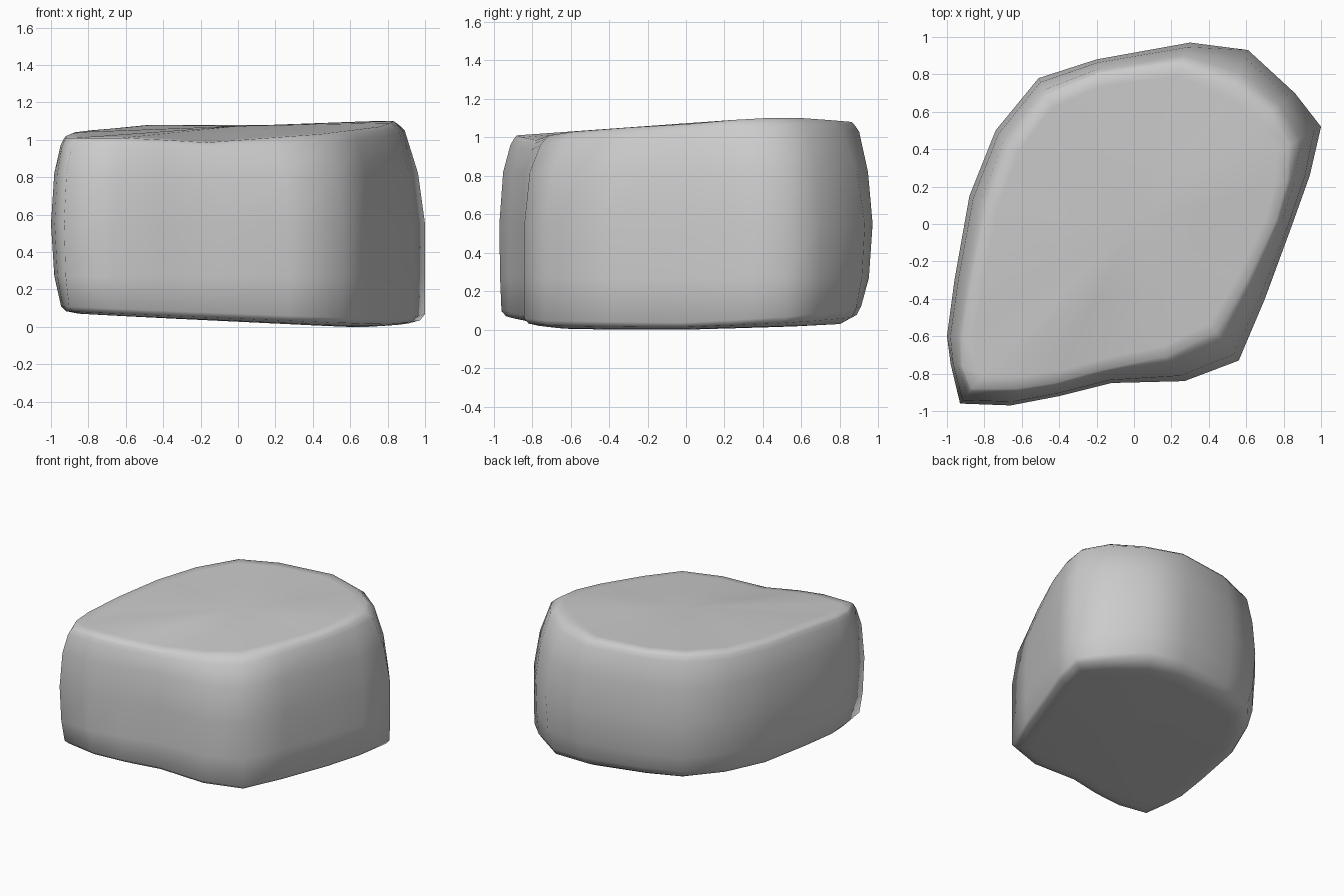
import bpy, bmesh
from mathutils import Vector

if "Cube" in bpy.data.objects:
    bpy.data.objects.remove(bpy.data.objects["Cube"])

# Stone outline: widest x, y, then the matching rim of the top face x, y, z
COLUMNS = [
    (-.93, -.96, -.87, -.88, 1.01), (-.66, -.97, -.62, -.88, 1.01),
    (-.40, -.92, -.42, -.85, 1.00), (-.12, -.85, -.17, -.78, .985),
    (.27, -.84, .17, -.71, 1.01), (.56, -.73, .44, -.58, 1.03),
    (.70, -.40, .60, -.31, 1.05), (.84, -.02, .76, .02, 1.07),
    (.94, .26, .82, .24, 1.09), (1.0, .52, .83, .42, 1.10),
    (.86, .70, .73, .60, 1.10), (.61, .93, .54, .74, 1.09),
    (.30, .97, .25, .86, 1.08), (-.20, .88, -.19, .80, 1.08),
    (-.51, .78, -.47, .68, 1.08), (-.74, .50, -.67, .42, 1.06),
    (-.88, .15, -.79, .10, 1.05), (-.96, -.30, -.87, -.30, 1.04),
    (-1.0, -.60, -.92, -.60, 1.02), (-.98, -.75, -.92, -.76, 1.01),
]
MID = 1.073  # height of the top face at its centre


def column(ox, oy, tx, ty, tz):
    """One vertical strip of the stone, bottom to top."""
    low = .97 + .03 * max(-1, min(1, 2 * (ox - oy)))
    base = max(0, .027 - .04 * ox) + .025 * max(0, oy)
    rim = .06 - .04 * ox + .07 * max(0, oy)

    def side(t, z):
        return Vector((ox + (tx - ox) * t, oy + (ty - oy) * t, z))

    def lower(f, z):
        return Vector((ox * f, oy * f, z))

    def inner(f):
        return Vector((tx * f, ty * f, MID + (tz - MID) * f))

    return [
        lower(low - .17, base),
        lower(low - .09, base + .004),
        lower(low - .025, (base + rim) / 2),
        lower(low, rim + .01),
        lower((low + 2) / 3, .27),
        side(0, .55),
        side(.22, .82),
        side(.64, tz - .05),
        side(.84, tz - .018),
        side(1, tz),
        inner(.92),
        inner(.5),
    ]


bm = bmesh.new()
grid = [[bm.verts.new(p) for p in column(*c)] for c in COLUMNS]
count = len(grid)

# Side walls and rounded rims
for i in range(count):
    a, b = grid[i], grid[(i + 1) % count]
    for j in range(len(a) - 1):
        bm.faces.new((a[j], b[j], b[j + 1], a[j + 1]))

# Top and bottom fans
top = bm.verts.new((0, 0, MID))
bottom = bm.verts.new((0, 0, .027))
for i in range(count):
    a, b = grid[i], grid[(i + 1) % count]
    bm.faces.new((a[-1], b[-1], top))
    bm.faces.new((b[0], a[0], bottom))

bmesh.ops.recalc_face_normals(bm, faces=bm.faces)
for f in bm.faces:
    f.smooth = True
mesh = bpy.data.meshes.new("stone")
bm.to_mesh(mesh)
bm.free()
stone = bpy.data.objects.new("stone", mesh)
bpy.context.collection.objects.link(stone)
